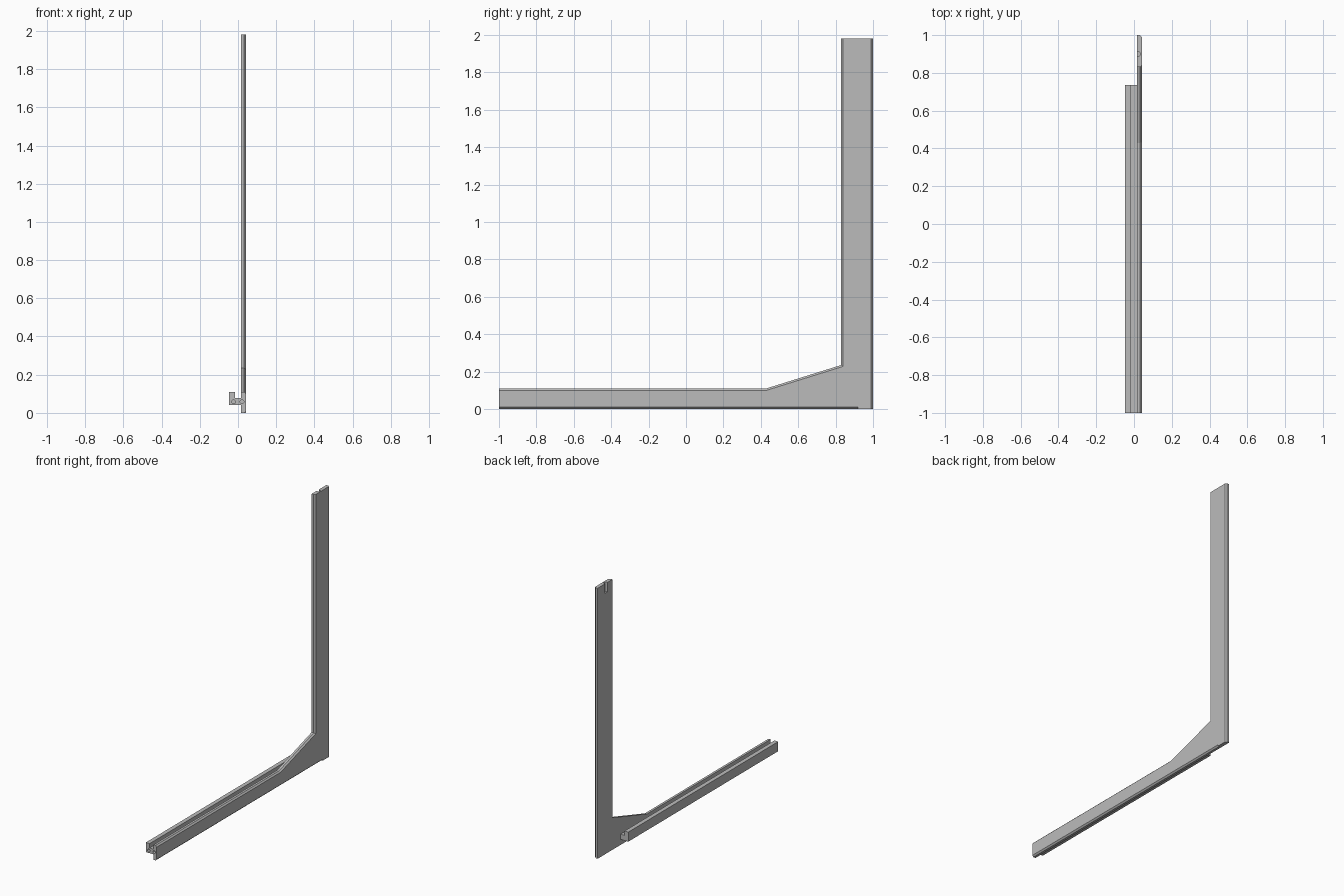
import bpy, bmesh
from mathutils import Vector

cube = bpy.data.objects.get("Cube")
if cube:
    bpy.data.objects.remove(cube, do_unlink=True)

grey = bpy.data.materials.new("plain_grey")
grey.use_nodes = True
grey.diffuse_color = (0.5, 0.5, 0.5, 1)
grey.node_tree.nodes["Principled BSDF"].inputs["Base Color"].default_value = (0.5, 0.5, 0.5, 1)


def prism(name, profile, depth, chamfer=None, width=0.01):
    """Extrude a closed 3D outline along depth; chamfer picks edges to bevel."""
    bm = bmesh.new()
    face = bm.faces.new([bm.verts.new(p) for p in profile])
    top = bmesh.ops.extrude_face_region(bm, geom=[face])["geom"]
    bmesh.ops.translate(bm, vec=depth, verts=[g for g in top if isinstance(g, bmesh.types.BMVert)])
    bmesh.ops.recalc_face_normals(bm, faces=bm.faces)
    if chamfer:
        edges = [e for e in bm.edges if chamfer(e.verts[0].co, e.verts[1].co)]
        bmesh.ops.bevel(bm, geom=edges, offset=width, segments=1, affect='EDGES')
    mesh = bpy.data.meshes.new(name)
    bm.to_mesh(mesh)
    bm.free()
    mesh.materials.append(grey)
    obj = bpy.data.objects.new(name, mesh)
    bpy.context.collection.objects.link(obj)
    return obj


def pin(name, centre, radius, axis, depth):
    """Round cutter for a blind hole."""
    bpy.ops.mesh.primitive_cylinder_add(vertices=24, radius=radius, depth=depth, location=centre)
    obj = bpy.context.object
    obj.name = name
    if axis == 'Y':
        obj.rotation_euler.x = 1.570796
    return obj


def cut(target, cutter):
    cutter.hide_render = True
    cutter.hide_set(True)
    mod = target.modifiers.new(cutter.name, 'BOOLEAN')
    mod.operation = 'DIFFERENCE'
    mod.solver = 'EXACT'
    mod.object = cutter


# Tall post and long arm in one plate, with a sloped gusset between them
INNER, OUTER, TOP = 0.015, 0.042, 1.98
outline = [(-1, 0), (1, 0), (1, TOP), (0.83, TOP), (0.83, 0.235), (0.43, 0.11), (-1, 0.11)]


def outer_edge(a, b):
    on_face = min(a.x, b.x) > OUTER - 1e-4
    bottom = max(a.z, b.z) < 1e-4
    top = min(a.z, b.z) > TOP - 1e-4
    front = max(a.y, b.y) < -0.999
    return on_face and not (bottom or top or front)


plate = prism("bracket_plate", [(INNER, y, z) for y, z in outline],
              Vector((OUTER - INNER, 0, 0)), outer_edge)

# Stepped rail along the inner side of the arm
section = [(-0.047, 0.04), (INNER, 0.04), (INNER, 0.078), (-0.016, 0.078), (-0.016, 0.11), (-0.047, 0.11)]
rail = prism("side_rail", [(x, -1, z) for x, z in section], Vector((0, 1.735, 0)))

# Bottom chamfer, stopping short of the back
bevel_cutter = prism("bottom_chamfer_cutter",
                     [(OUTER - 0.01, -1.1, 0), (OUTER + 0.01, -1.1, 0.02),
                      (OUTER + 0.01, -1.1, -0.02), (OUTER - 0.01, -1.1, -0.02)],
                     Vector((0, 2.02, 0)))
cut(plate, bevel_cutter)

# Blind holes in the front end and the post's top
cut(plate, pin("post_hole_cutter", (0.02, 0.9, TOP), 0.014, 'Z', 0.14))
inner_hole = pin("inner_hole_cutter", (0.021, -1, 0.058), 0.01, 'Y', 0.14)
cut(plate, inner_hole)
cut(rail, inner_hole)
cut(rail, pin("rail_hole_cutter", (-0.023, -1, 0.058), 0.01, 'Y', 0.14))
